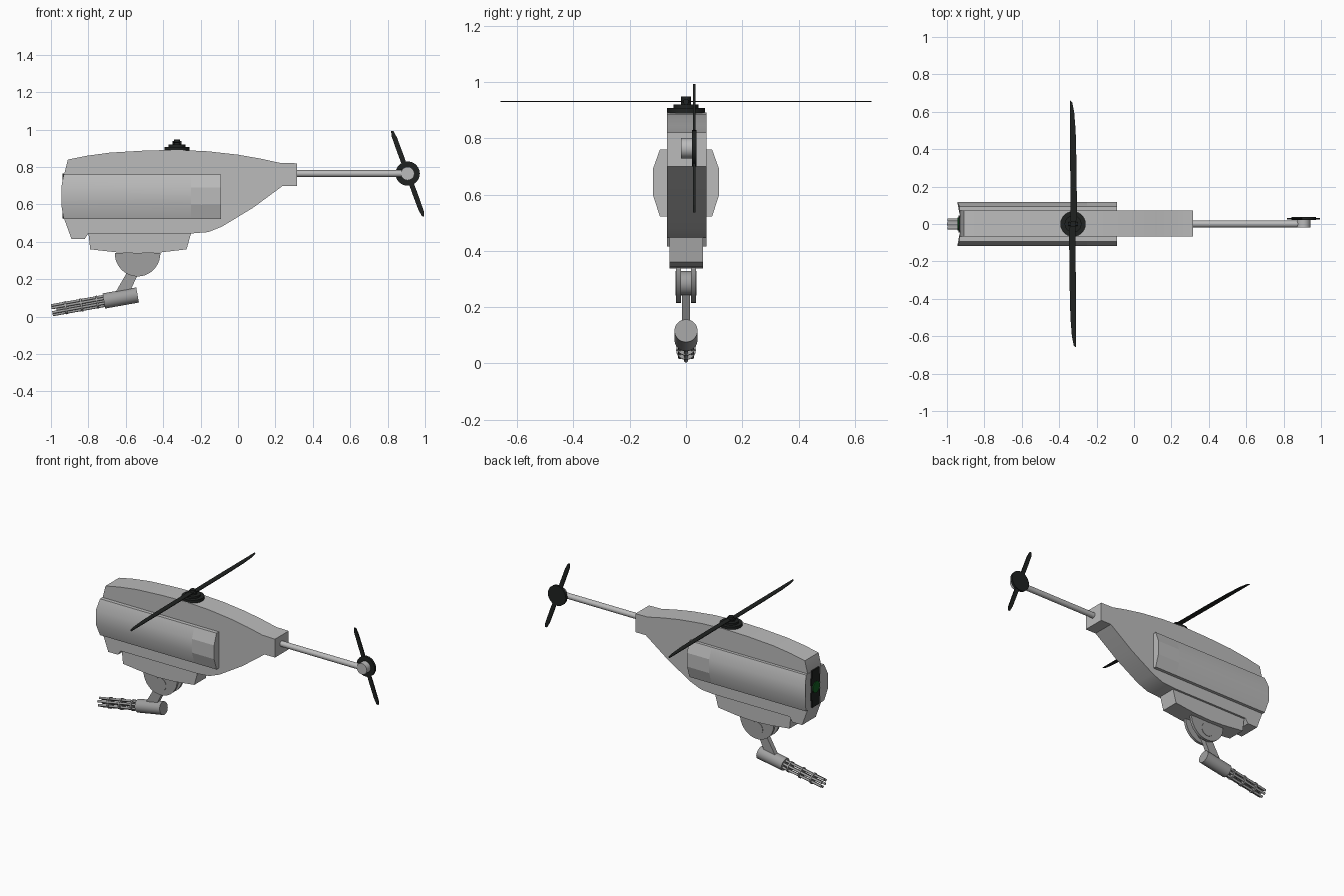
import bpy, bmesh, math
from mathutils import Vector

cube = bpy.data.objects.get("Cube")
if cube:
    bpy.data.objects.remove(cube)


def material(name, rgb, rough=0.6):
    m = bpy.data.materials.new(name)
    m.use_nodes = True
    m.diffuse_color = (*rgb, 1)
    bsdf = m.node_tree.nodes["Principled BSDF"]
    bsdf.inputs["Base Color"].default_value = (*rgb, 1)
    bsdf.inputs["Roughness"].default_value = rough
    return m


GREY = material("hull grey", (0.5, 0.5, 0.5))
METAL = material("gun metal", (0.35, 0.35, 0.35))
BLACK = material("rotor black", (0.014, 0.016, 0.015))
GREEN = material("lens green", (0.006, 0.11, 0.015))


def finish(name, bm, mat, smooth=30):
    bmesh.ops.recalc_face_normals(bm, faces=bm.faces)
    me = bpy.data.meshes.new(name)
    bm.to_mesh(me)
    bm.free()
    me.materials.append(mat)
    ob = bpy.data.objects.new(name, me)
    bpy.context.collection.objects.link(ob)
    if smooth:
        bpy.ops.object.select_all(action='DESELECT')
        ob.select_set(True)
        bpy.context.view_layer.objects.active = ob
        bpy.ops.object.shade_smooth_by_angle(angle=math.radians(smooth))
    return ob


def prism(name, pts, direction, mat, smooth=30):
    """Extrude a closed outline of 3D points along a direction."""
    bm = bmesh.new()
    face = bm.faces.new([bm.verts.new(p) for p in pts])
    new = bmesh.ops.extrude_face_region(bm, geom=[face])["geom"]
    bmesh.ops.translate(bm, vec=direction,
                        verts=[v for v in new if isinstance(v, bmesh.types.BMVert)])
    return finish(name, bm, mat, smooth)


def side_prism(name, xz, y0, y1, mat, smooth=30):
    return prism(name, [(x, y0, z) for x, z in xz], (0, y1 - y0, 0), mat, smooth)


def rod(name, a, b, r, mat, sides=24):
    a, b = Vector(a), Vector(b)
    bm = bmesh.new()
    bmesh.ops.create_cone(bm, cap_ends=True, segments=sides, radius1=r, radius2=r,
                          depth=(b - a).length)
    rot = (b - a).to_track_quat('Z', 'Y').to_matrix().to_4x4()
    bm.transform(rot)
    bmesh.ops.translate(bm, vec=(a + b) / 2, verts=bm.verts)
    return finish(name, bm, mat, 40)


# Hull, with the belly block under it
hull = [(-0.91, 0.84), (-0.81, 0.86), (-0.685, 0.877), (-0.5, 0.888), (-0.326, 0.892),
        (-0.16, 0.884), (0.0, 0.866), (0.12, 0.845), (0.225, 0.822), (0.315, 0.82),
        (0.315, 0.70), (0.24, 0.70), (0.08, 0.582), (-0.085, 0.482), (-0.16, 0.452),
        (-0.25, 0.445), (-0.80, 0.445), (-0.82, 0.415), (-0.89, 0.415), (-0.93, 0.525),
        (-0.93, 0.76)]
side_prism("hull", hull, -0.068, 0.073, GREY)
belly = [(-0.80, 0.45), (-0.79, 0.36), (-0.64, 0.343), (-0.54, 0.338), (-0.42, 0.343),
         (-0.275, 0.36), (-0.25, 0.45)]
side_prism("belly_block", belly, -0.058, 0.06, GREY)

# Side pods: smooth front length, faceted rear segment
section = [(0.05, 0.76), (0.093, 0.76), (0.118, 0.69), (0.118, 0.60), (0.093, 0.523),
           (0.05, 0.523)]
for side, label in ((1, "left"), (-1, "right")):
    bm = bmesh.new()
    rings = []
    for x in (None, -0.25, -0.09):
        ring = []
        for y, z in section:
            nose = -0.945 if 0.55 < z < 0.72 else -0.932
            ring.append(bm.verts.new((nose if x is None else x, side * y, z)))
        rings.append(ring)
    for r0, r1 in zip(rings, rings[1:]):
        for i in range(len(section)):
            j = (i + 1) % len(section)
            bm.faces.new((r0[i], r0[j], r1[j], r1[i]))
    bm.faces.new(rings[0])
    bm.faces.new(rings[-1])
    pod = finish(label + "_pod", bm, GREY, 30)
    for f in pod.data.polygons:
        if f.center.x > -0.25:
            f.use_smooth = False

# Nose sensor: stepped dark plates and a green lens
for i in range(5):
    z, w = 0.55 + i * 0.048, (0.036, 0.045)[i % 2]
    side_prism(f"sensor_plate_{i + 1}",
               [(-0.938, z - 0.024), (-0.929, z - 0.024), (-0.929, z + 0.024),
                (-0.938, z + 0.024)], -w, w, BLACK, 0)
rod("sensor_lens", (-0.943, 0, 0.65), (-0.935, 0, 0.65), 0.036, GREEN)

# Main rotor
rx = -0.326
rod("rotor_base", (rx, 0, 0.885), (rx, 0, 0.908), 0.068, BLACK)
rod("rotor_collar", (rx, 0, 0.905), (rx, 0, 0.92), 0.045, BLACK)
rod("rotor_shaft", (rx, 0, 0.915), (rx, 0, 0.948), 0.017, BLACK)
rod("rotor_clamp", (rx - 0.024, 0, 0.93), (rx + 0.024, 0, 0.93), 0.01, BLACK, 12)
blade = [(-0.012, 0), (-0.015, 0.3), (-0.016, 0.66), (-0.004, 0.65), (0.006, 0.6),
         (0.014, 0.5), (0.019, 0.3), (0.021, 0.03), (0.012, 0)]
for s, label in ((1, "back"), (-1, "front")):
    prism(f"rotor_blade_{label}", [(rx + s * x, s * y, 0.929) for x, y in blade],
          (0, 0, 0.004), BLACK, 0)

# Tail boom and tail rotor
tail = Vector((0.907, 0, 0.765))
rod("tail_boom", (0.30, 0, 0.765), tail, 0.018, GREY)
rod("tail_gearbox", tail + Vector((0, -0.018, 0)), tail + Vector((0, 0.022, 0)), 0.036, GREY)
rod("tail_rotor_hub", tail + Vector((0, 0.021, 0)), tail + Vector((0, 0.037, 0)), 0.065, BLACK)
along = Vector((-0.34, 0, 0.94)).normalized()
across = Vector((along.z, 0, -along.x))
tail_blade = [(-0.012, 0), (-0.014, 0.12), (-0.013, 0.22), (-0.005, 0.245), (0.006, 0.24),
              (0.012, 0.2), (0.013, 0.1), (0.012, 0)]
for s, label in ((1, "upper"), (-1, "lower")):
    pts = [tail + s * (across * u + along * v) + Vector((0, 0.025, 0)) for u, v in tail_blade]
    prism(f"tail_blade_{label}", pts, (0, 0.008, 0), BLACK, 0)

# Gun mount: two half-round cheeks, a pivot and an arm
px = -0.537
cheek = [(px + 0.122 * math.cos(a), 0.34 - 0.125 * math.sin(a))
         for a in (math.pi * i / 20 for i in range(21))]
for s, label in ((1, "left"), (-1, "right")):
    side_prism(f"mount_cheek_{label}", cheek, s * 0.018, s * 0.035, METAL)
rod("mount_pivot", (px, -0.038, 0.285), (px, 0.038, 0.285), 0.043, METAL)
arm = [(px - 0.02, 0.30), (px + 0.025, 0.275), (-0.585, 0.12), (-0.655, 0.13)]
side_prism("mount_arm", arm, -0.015, 0.015, METAL, 0)

# Rotary gun along a tilted axis
origin = Vector((px, 0, 0.116))
axis = Vector((-1, 0, -0.178)).normalized()
up = Vector((-axis.z, 0, axis.x))
rod("gun_body", origin, origin + axis * 0.183, 0.041, METAL, 32)
for i in range(6):
    a = math.tau * i / 6
    off = up * (0.025 * math.cos(a)) + Vector((0, 0.025 * math.sin(a), 0))
    rod(f"gun_barrel_{i + 1}", origin + off + axis * 0.17, origin + off + axis * 0.465,
        0.0075, METAL, 10)
rod("gun_core", origin + axis * 0.17, origin + axis * 0.44, 0.009, METAL, 10)
for i, d in enumerate((0.215, 0.30, 0.385)):
    rod(f"barrel_clamp_{i + 1}", origin + axis * d, origin + axis * (d + 0.01), 0.035, METAL)
